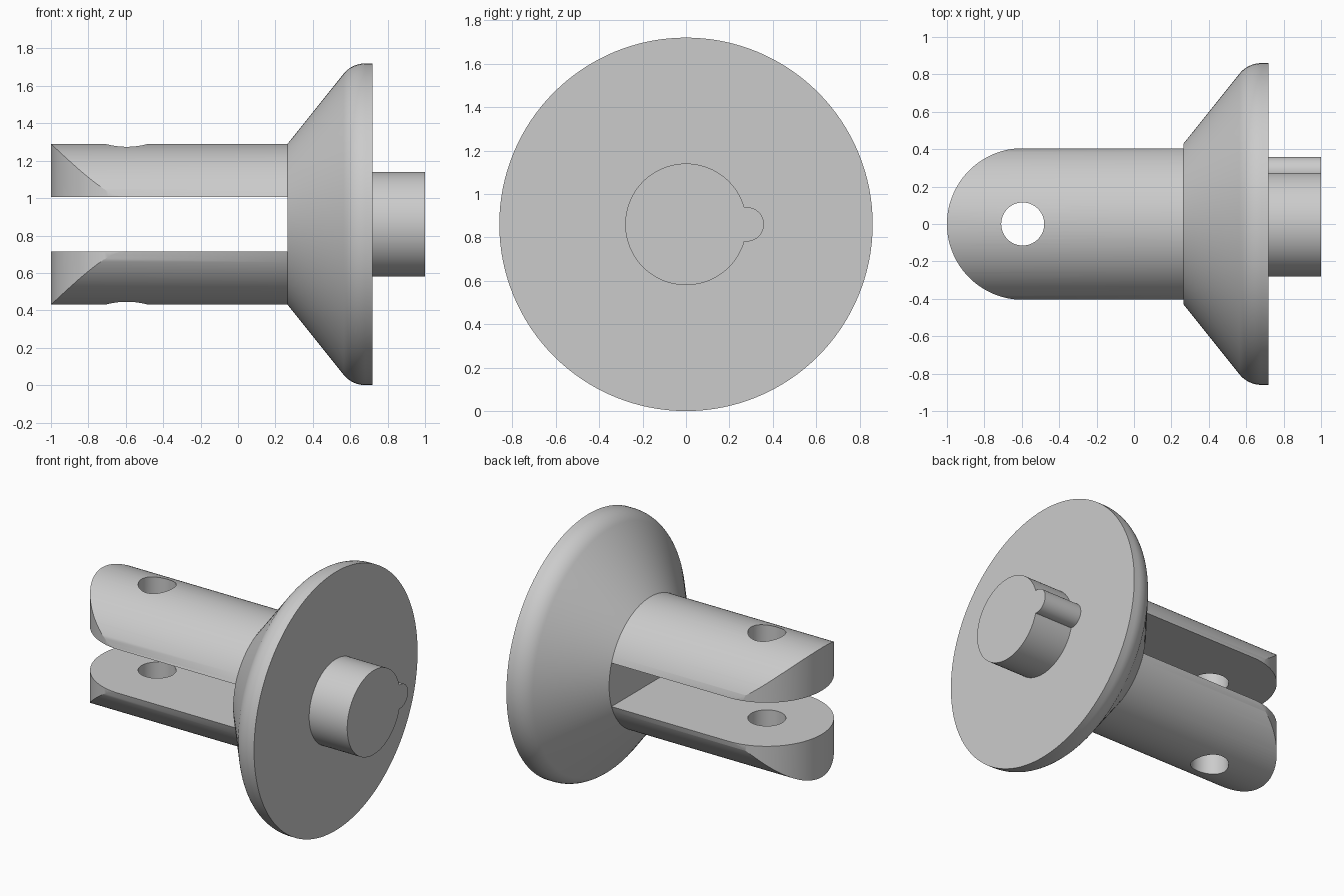
import bpy, bmesh
from math import sin, cos, pi, radians, asin, acos, atan2
from mathutils import Vector

cube = bpy.data.objects.get("Cube")
if cube:
    bpy.data.objects.remove(cube, do_unlink=True)

AXIS_Z = 0.86       # height of the turning axis
SHAFT_R = 0.43
SLOT = 0.145        # half height of the fork slot
PRONG_W = 0.405     # half width of a prong
PIN_X = -0.595      # centre of the pin hole and rounded end

steel = bpy.data.materials.new("light grey")
steel.use_nodes = True
grey = (0.6, 0.6, 0.6, 1)
steel.diffuse_color = grey
steel.node_tree.nodes["Principled BSDF"].inputs["Base Color"].default_value = grey


def arc(cx, cy, r, a0, a1, n):
    """Points along an arc, both ends included."""
    return [(cx + r * cos(a0 + (a1 - a0) * i / n),
             cy + r * sin(a0 + (a1 - a0) * i / n)) for i in range(n + 1)]


def make_object(name, bm):
    bmesh.ops.recalc_face_normals(bm, faces=bm.faces)
    mesh = bpy.data.meshes.new(name)
    bm.to_mesh(mesh)
    bm.free()
    mesh.materials.append(steel)
    ob = bpy.data.objects.new(name, mesh)
    ob.location.z = AXIS_Z
    bpy.context.collection.objects.link(ob)
    return ob


def prism(name, outline, start, end, axis):
    """Extrude a closed outline along x (outline in y, z) or z (outline in x, y)."""
    bm = bmesh.new()
    if axis == "x":
        pts, move = [(start, a, b) for a, b in outline], Vector((end - start, 0, 0))
    else:
        pts, move = [(a, b, start) for a, b in outline], Vector((0, 0, end - start))
    face = bm.faces.new([bm.verts.new(p) for p in pts])
    top = bmesh.ops.extrude_face_region(bm, geom=[face], use_keep_orig=True)["geom"]
    bmesh.ops.translate(bm, vec=move, verts=[v for v in top if isinstance(v, bmesh.types.BMVert)])
    return make_object(name, bm)


def lathe(name, profile, sides):
    """Turn an (x, radius) profile about the x axis and cap both ends."""
    bm = bmesh.new()
    rings = [[bm.verts.new((x, r * cos(2 * pi * i / sides), r * sin(2 * pi * i / sides)))
              for i in range(sides)] for x, r in profile]
    for a, b in zip(rings, rings[1:]):
        for i in range(sides):
            j = (i + 1) % sides
            bm.faces.new((a[i], a[j], b[j], b[i]))
    bm.faces.new(rings[0])
    bm.faces.new(rings[-1])
    return make_object(name, bm)


def activate(ob):
    bpy.ops.object.select_all(action="DESELECT")
    ob.select_set(True)
    bpy.context.view_layer.objects.active = ob


def smooth(ob):
    activate(ob)
    bpy.ops.object.shade_smooth_by_angle(angle=radians(30))


def boolean(ob, cutter, operation):
    cutter.hide_render = True
    mod = ob.modifiers.new("cut", "BOOLEAN")
    mod.object, mod.operation, mod.solver = cutter, operation, "EXACT"
    activate(ob)
    bpy.ops.object.modifier_apply(modifier=mod.name)
    bpy.data.objects.remove(cutter, do_unlink=True)


# Fork: a round bar trimmed to a round-ended upper prong, drilled, then mirrored
fork = prism("fork_prongs", arc(0, 0, SHAFT_R, 0, 2 * pi, 128)[:-1], -1.1, 0.28, "x")
plan = arc(PIN_X, 0, PRONG_W, pi / 2, 3 * pi / 2, 64) + [(0.4, -PRONG_W), (0.4, PRONG_W)]
boolean(fork, prism("prong_trim", plan, SLOT, 0.6, "z"), "INTERSECT")
hole = arc(PIN_X, 0, 0.115, 0, 2 * pi, 64)[:-1]
boolean(fork, prism("hole_cutter", hole, 0, 0.7, "z"), "DIFFERENCE")
mirror = fork.modifiers.new("lower prong", "MIRROR")
mirror.use_axis = (False, False, True)
mirror.use_mirror_merge = False
activate(fork)
bpy.ops.object.modifier_apply(modifier=mirror.name)
smooth(fork)

# Flange: cone with a rounded shoulder and a flat back
shoulder = arc(0.681, 0.71, 0.15, radians(141.3), pi / 2, 12)
flange = lathe("flange", [(0.265, SHAFT_R)] + shoulder + [(0.72, 0.86)], 128)
smooth(flange)

# Peg with a round key along its left-hand side
PEG_R, KEY_R = 0.28, 0.079
half = 2 * asin(KEY_R / (2 * PEG_R))
key_end = atan2(PEG_R * sin(half), PEG_R * cos(half) - PEG_R)
outline = arc(0, 0, PEG_R, half, 2 * pi - half, 96) + arc(PEG_R, 0, KEY_R, -key_end, key_end, 32)[1:-1]
peg = prism("keyed_peg", outline, 0.71, 1.0, "x")
smooth(peg)
